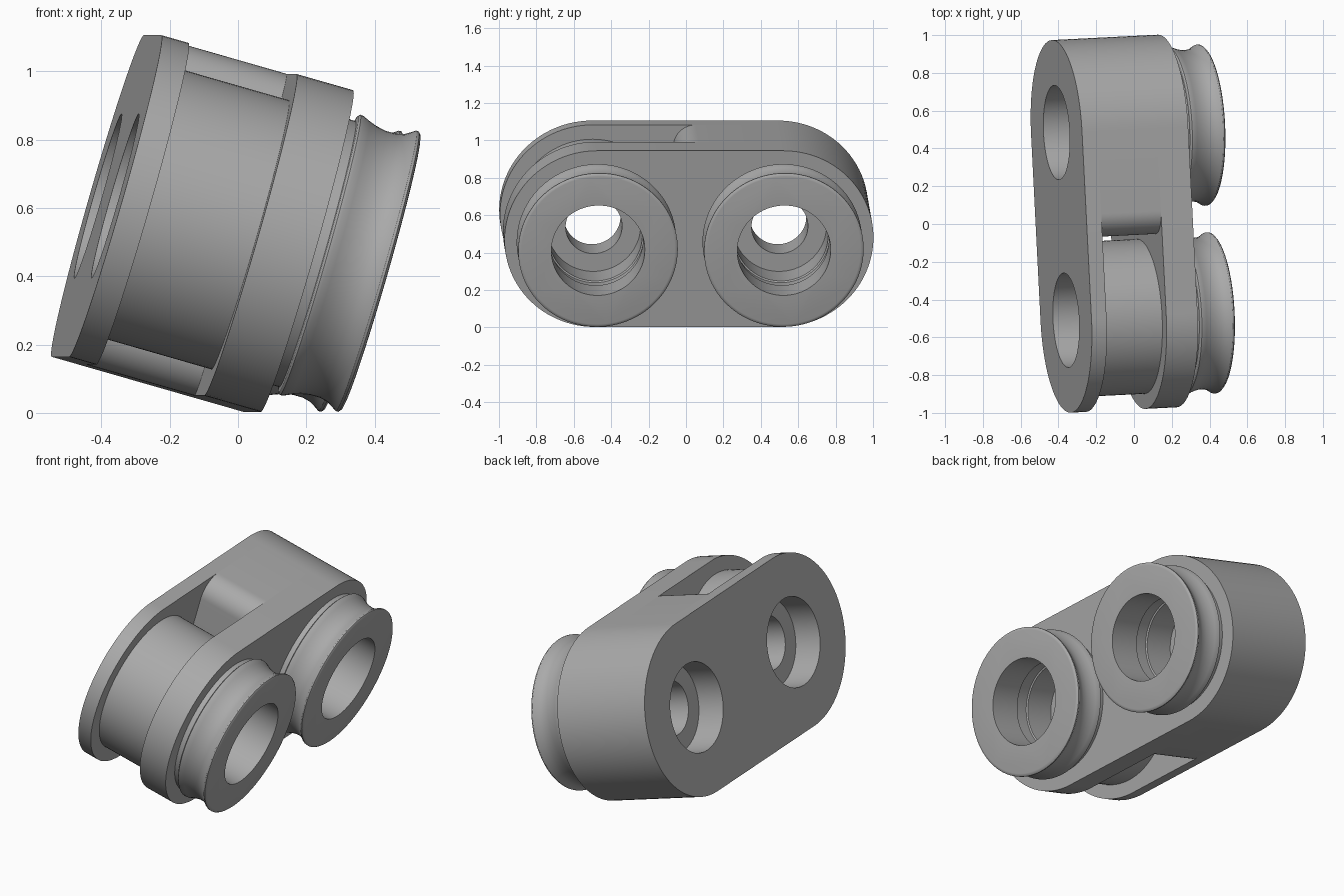
import bpy, bmesh, math
from mathutils import Matrix

cube = bpy.data.objects.get("Cube")
if cube:
    bpy.data.objects.remove(cube, do_unlink=True)

R, HALF, DRUM_R = 0.49, 0.4975, 0.41       # body radius, half axle spacing, drum
BACK, FRONT, END = 0.083, 0.412, 0.585     # flange positions along the axle
PLACE = (Matrix.Translation((-0.385, -0.0125, 0.635))
         @ Matrix.Rotation(math.radians(2.9), 4, 'Z')
         @ Matrix.Rotation(math.radians(16), 4, 'Y'))

metal = bpy.data.materials.new("plain_grey")
metal.use_nodes = True
grey = (0.4, 0.4, 0.4, 1)
metal.diffuse_color = grey
metal.node_tree.nodes["Principled BSDF"].inputs["Base Color"].default_value = grey


def make(name, bm):
    bmesh.ops.recalc_face_normals(bm, faces=bm.faces)
    mesh = bpy.data.meshes.new(name)
    bm.to_mesh(mesh)
    bm.free()
    mesh.materials.append(metal)
    ob = bpy.data.objects.new(name, mesh)
    bpy.context.collection.objects.link(ob)
    return ob


def arc(cy, cz, r, a0, a1, n=48):
    angles = [math.radians(a0 + (a1 - a0) * i / n) for i in range(n + 1)]
    return [(cy + r * math.cos(a), cz + r * math.sin(a)) for a in angles]


def extrude(name, outline, x0, x1):
    bm = bmesh.new()
    face = bm.faces.new([bm.verts.new((x0, y, z)) for y, z in outline])
    res = bmesh.ops.extrude_face_region(bm, geom=[face])
    verts = [g for g in res["geom"] if isinstance(g, bmesh.types.BMVert)]
    bmesh.ops.translate(bm, verts=verts, vec=(x1 - x0, 0, 0))
    return make(name, bm)


def lathe(name, profile, cy, n=96):
    # closed solid of revolution around the axle direction
    bm = bmesh.new()
    rings = []
    for x, r in profile:
        rings.append([bm.verts.new((x, cy + r * math.cos(math.tau * i / n),
                                    r * math.sin(math.tau * i / n))) for i in range(n)])
    for a, b in zip(rings, rings[1:]):
        for i in range(n):
            j = (i + 1) % n
            bm.faces.new((a[i], a[j], b[j], b[i]))
    bm.faces.new(rings[0])
    bm.faces.new(rings[-1])
    return make(name, bm)


# Body: two rounded flanges, a solid rear block and a drum in the open front
stadium = arc(HALF, 0, R, -90, 90) + arc(-HALF, 0, R, 90, 270)
fil, edge = 0.12, -0.065
block = (arc(HALF, 0, R, -90, 90)
         + arc(edge + fil, R - fil, fil, 90, 180, 12)
         + arc(edge + fil, fil - R, fil, 180, 270, 12))
parts = [extrude("back_flange", stadium, 0, BACK),
         extrude("front_flange", stadium, FRONT, END),
         extrude("rear_block", block, BACK, FRONT),
         lathe("drum", [(BACK, DRUM_R), (FRONT, DRUM_R)], -HALF)]

# Grooved collars on the outer side
collar = [(END, 0.405), (0.617, 0.405), (0.619, 0.42), (0.625, 0.427), (0.635, 0.426),
          (0.655, 0.417), (0.68, 0.408), (0.71, 0.402), (0.74, 0.402), (0.765, 0.408),
          (0.785, 0.42), (0.795, 0.427), (0.803, 0.427), (0.809, 0.42), (0.811, 0.41)]
# Stepped bore through each axle
bore = [(-0.1, 0.25), (0.163, 0.25), (0.163, 0.151), (0.345, 0.151), (0.345, 0.25),
        (0.53, 0.25), (0.535, 0.258), (0.61, 0.258), (0.615, 0.25), (0.95, 0.25)]
cutters = []
for side, cy in (("rear", HALF), ("front", -HALF)):
    parts.append(lathe(side + "_collar", collar, cy))
    cutters.append(lathe(side + "_bore_cutter", bore, cy))

for ob in parts:
    bpy.context.view_layer.objects.active = ob
    for cutter in cutters:
        if ob.name.endswith("collar") and ob.name.split("_")[0] not in cutter.name:
            continue
        if ob.name in ("drum", "rear_block"):
            wanted = "front" if ob.name == "drum" else "rear"
            if not cutter.name.startswith(wanted):
                continue
        mod = ob.modifiers.new("bore", 'BOOLEAN')
        mod.operation, mod.solver, mod.object = 'DIFFERENCE', 'EXACT', cutter
        bpy.ops.object.modifier_apply(modifier=mod.name)
for cutter in cutters:
    bpy.data.objects.remove(cutter, do_unlink=True)

# Tilt into place and smooth the round surfaces
bpy.ops.object.select_all(action='DESELECT')
for ob in parts:
    ob.data.transform(PLACE)
    ob.select_set(True)
bpy.context.view_layer.objects.active = parts[0]
bpy.ops.object.shade_smooth_by_angle(angle=math.radians(30))
